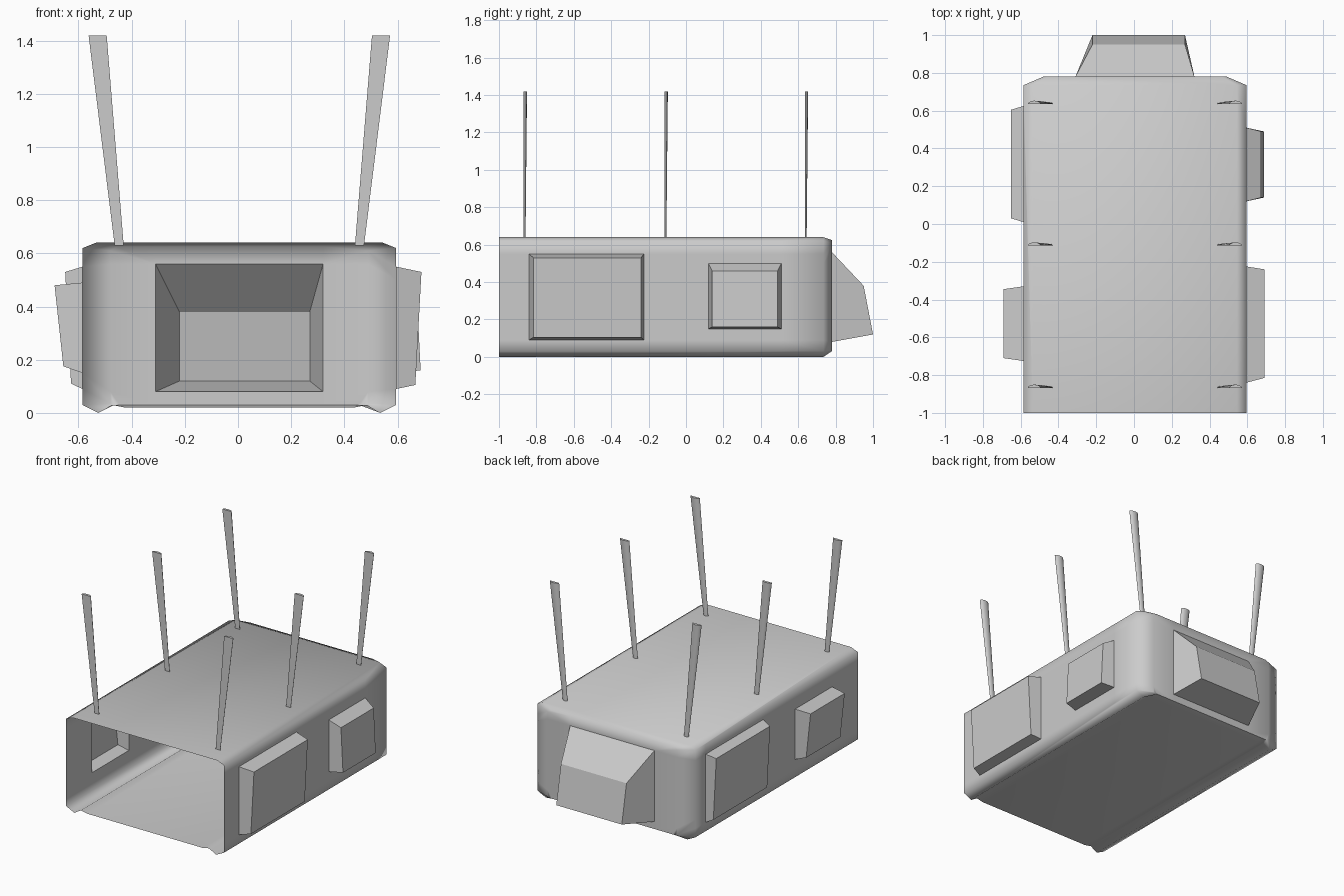
import bpy, bmesh, math
from mathutils import Vector

if "Cube" in bpy.data.objects:
    bpy.data.objects.remove(bpy.data.objects["Cube"])

CX = 0.005      # hull centre line
HALF_W = 0.59


def finish(bm, name, smooth=None):
    bmesh.ops.recalc_face_normals(bm, faces=bm.faces)
    mesh = bpy.data.meshes.new(name)
    bm.to_mesh(mesh)
    bm.free()
    obj = bpy.data.objects.new(name, mesh)
    bpy.context.collection.objects.link(obj)
    if smooth:
        bpy.ops.object.select_all(action='DESELECT')
        obj.select_set(True)
        bpy.context.view_layer.objects.active = obj
        bpy.ops.object.shade_smooth_by_angle(angle=math.radians(smooth))
    return obj


def bridge(bm, a, b):
    n = len(a)
    for i in range(n):
        j = (i + 1) % n
        bm.faces.new((a[i], a[j], b[j], b[i]))


# Side pods: name, side, (y0, y1, z0, z1) of wall opening,
# (y0, y1) of outer face, (x, z) of its top and bottom edges
pods = [
    ("right_front_pod", 1, (-0.84, -0.225, 0.09, 0.55), (-0.815, -0.24), (0.69, 0.53), (0.667, 0.105)),
    ("right_rear_pod", 1, (0.12, 0.51, 0.15, 0.50), (0.14, 0.49), (0.672, 0.46), (0.687, 0.16)),
    ("left_front_pod", -1, (-0.725, -0.33, 0.15, 0.49), (-0.71, -0.345), (-0.69, 0.48), (-0.657, 0.175)),
    ("left_rear_pod", -1, (0.01, 0.625, 0.09, 0.55), (0.03, 0.605), (-0.65, 0.53), (-0.628, 0.11)),
]
BACK_HOLE = (-0.31, 0.32, 0.08, 0.56)

# Hull: half sections lofted from the open front to the closed back
full = [(.54, .64), (.59, .62), (.59, .03), (.53, 0), (.48, .03), (.43, .02)]
end = [(.46, .625), (.485, .61), (.485, .035), (.47, .03), (.45, .03), (.43, .03)]
bm = bmesh.new()
rings = []
for y, half in ((-1, full), (0.735, full), (0.78, end)):
    pts = half + [(-x, z) for x, z in reversed(half)]
    rings.append([bm.verts.new((CX + x, y, z)) for x, z in pts])
for a, b in zip(rings, rings[1:]):
    bridge(bm, a, b)
bm.faces.new(rings[-1])

# Openings for the pods: slice the walls, then remove the covered faces


def slice_faces(faces, axis, value):
    co, no = Vector(), Vector()
    co[axis] = value
    no[axis] = 1
    edges = {e for f in faces for e in f.edges}
    verts = {v for f in faces for v in f.verts}
    bmesh.ops.bisect_plane(bm, geom=list(faces) + list(edges) + list(verts),
                           plane_co=co, plane_no=no, dist=1e-5)


def wall(side):
    return [f for f in bm.faces
            if all(abs(v.co.x - CX - side * HALF_W) < 1e-4 for v in f.verts)]


def back():
    return [f for f in bm.faces if all(abs(v.co.y - 0.78) < 1e-4 for v in f.verts)]


for k, v in enumerate(BACK_HOLE):
    slice_faces(back(), 0 if k < 2 else 2, v)
for _, side, hole, *_ in pods:
    for k, v in enumerate(hole):
        slice_faces(wall(side), 1 if k < 2 else 2, v)
gone = []
for _, side, h, *_ in pods:
    for f in wall(side):
        c = f.calc_center_median()
        if h[0] < c.y < h[1] and h[2] < c.z < h[3]:
            gone.append(f)
for f in back():
    c = f.calc_center_median()
    if BACK_HOLE[0] < c.x < BACK_HOLE[1] and BACK_HOLE[2] < c.z < BACK_HOLE[3]:
        gone.append(f)
bmesh.ops.delete(bm, geom=list(set(gone)), context='FACES')
finish(bm, "hull", 75)


def pod(name, base, outer):
    bm = bmesh.new()
    a = [bm.verts.new(p) for p in base]
    b = [bm.verts.new(p) for p in outer]
    bridge(bm, a, b)
    bm.faces.new(b)
    finish(bm, name)


# Side pods, open to the inside
for name, side, (y0, y1, z0, z1), (ya, yb), (xt, zt), (xb, zb) in pods:
    x = CX + side * HALF_W
    pod(name, [(x, y0, z0), (x, y1, z0), (x, y1, z1), (x, y0, z1)],
        [(xb, ya, zb), (xb, yb, zb), (xt, yb, zt), (xt, ya, zt)])

# Back pod
x0, x1, z0, z1 = BACK_HOLE
pod("back_pod", [(x0, .78, z0), (x1, .78, z0), (x1, .78, z1), (x0, .78, z1)],
    [(-.22, 1, .12), (.27, 1, .12), (.27, .95, .38), (-.22, .95, .38)])

# Posts: flared, outward-leaning half-round strips
for side, label in ((-1, "left"), (1, "right")):
    for i, y in enumerate((-0.868, -0.115, 0.635)):
        bm = bmesh.new()
        rings = []
        for cx, r, d, z in ((0.452, 0.017, 0.010, 0.63), (0.533, 0.034, 0.018, 1.42)):
            rings.append([bm.verts.new((CX + side * cx + r * math.cos(math.pi * k / 6),
                                        y + d * math.sin(math.pi * k / 6), z))
                          for k in range(7)])
        bridge(bm, *rings)
        bm.faces.new(rings[-1])
        finish(bm, f"{label}_post_{i + 1}", 40)
